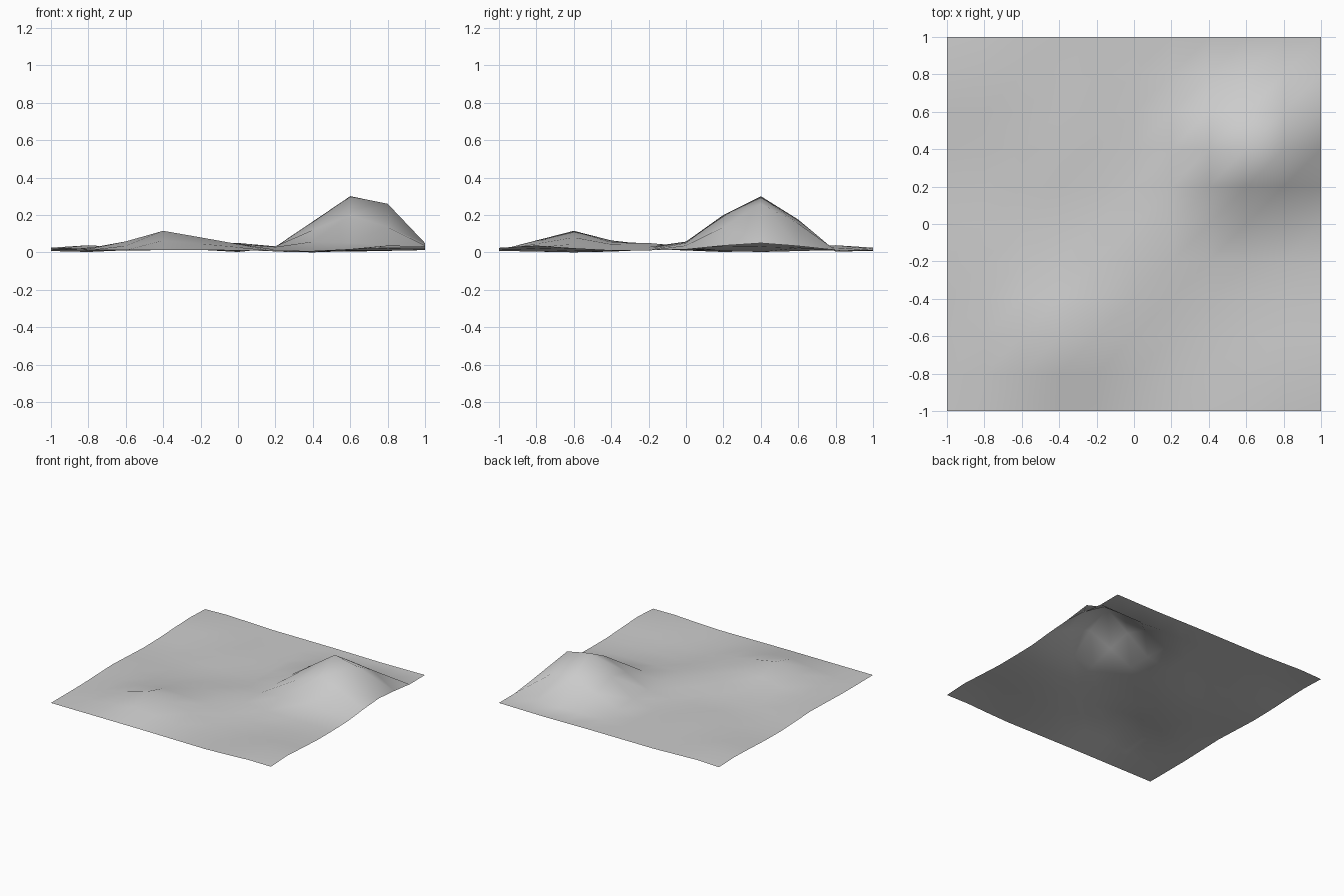
import bpy
import bmesh

cube = bpy.data.objects.get("Cube")
if cube:
    bpy.data.objects.remove(cube)

CELLS = 10
STEP = 2 / CELLS
BASE = 0.012


def make_material(name, colour):
    mat = bpy.data.materials.new(name)
    mat.use_nodes = True
    mat.diffuse_color = colour
    mat.node_tree.nodes["Principled BSDF"].inputs["Base Color"].default_value = colour
    return mat


def profile(points, t):
    """Read a piecewise linear profile, given as (position, share) pairs."""
    if t <= points[0][0] or t >= points[-1][0]:
        return 0.0 if t < points[0][0] - 1e-4 or t > points[-1][0] + 1e-4 else (
            points[0][1] if t <= points[0][0] else points[-1][1])
    for (a, fa), (b, fb) in zip(points, points[1:]):
        if t <= b:
            return fa + (fb - fa) * (t - a) / (b - a)


# Hills: peak height with a cross-section along x and along y
main_hill = (0.288,
             [(0, 0), (0.2, 0.08), (0.4, 0.53), (0.6, 1), (0.8, 0.86), (1, 0.13)],
             [(-0.2, 0), (0, 0.1), (0.2, 0.64), (0.4, 1), (0.6, 0.58), (0.8, 0)])
low_hill = (0.103,
            [(-1, 0), (-0.8, 0.1), (-0.6, 0.45), (-0.4, 1), (-0.2, 0.66), (0, 0.35), (0.2, 0)],
            [(-1, 0), (-0.8, 0.5), (-0.6, 1), (-0.4, 0.5), (-0.2, 0.2), (0, 0)])

# Gentle swells and dips: x, y, height, reach
swells = [
    (-0.8, 0.8, 0.026, 0.4), (0.8, -0.8, 0.022, 0.4), (1, -0.8, 0.01, 0.4),
    (0, -0.2, 0.032, 0.4), (-0.4, 0.4, 0.016, 0.4), (0.4, 0, 0.03, 0.3),
    (0.8, 0.2, -0.035, 0.2), (-1, -0.2, 0.012, 0.4), (0.4, -0.6, -0.012, 0.6),
    (0, 0.4, -0.01, 0.4), (0.6, 0.8, -0.008, 0.4), (-0.8, 0.2, -0.01, 0.4),
]


def height(x, y):
    z = BASE
    for peak, along_x, along_y in (main_hill, low_hill):
        z += peak * profile(along_x, x) * profile(along_y, y)
    for sx, sy, rise, reach in swells:
        z += rise * max(0, 1 - abs(x - sx) / reach) * max(0, 1 - abs(y - sy) / reach)
    return max(0, z)


# Open terrain sheet
bm = bmesh.new()
bmesh.ops.create_grid(bm, x_segments=CELLS, y_segments=CELLS, size=1)
for v in bm.verts:
    v.co.z = height(round(v.co.x / STEP) * STEP, round(v.co.y / STEP) * STEP)
lowest = min(v.co.z for v in bm.verts)
for v in bm.verts:
    v.co.z -= lowest
for f in bm.faces:
    f.smooth = True
mesh = bpy.data.meshes.new("terrain")
bm.to_mesh(mesh)
bm.free()
mesh.materials.append(make_material("plain grey", (0.6, 0.6, 0.6, 1)))
terrain = bpy.data.objects.new("terrain", mesh)
bpy.context.collection.objects.link(terrain)
